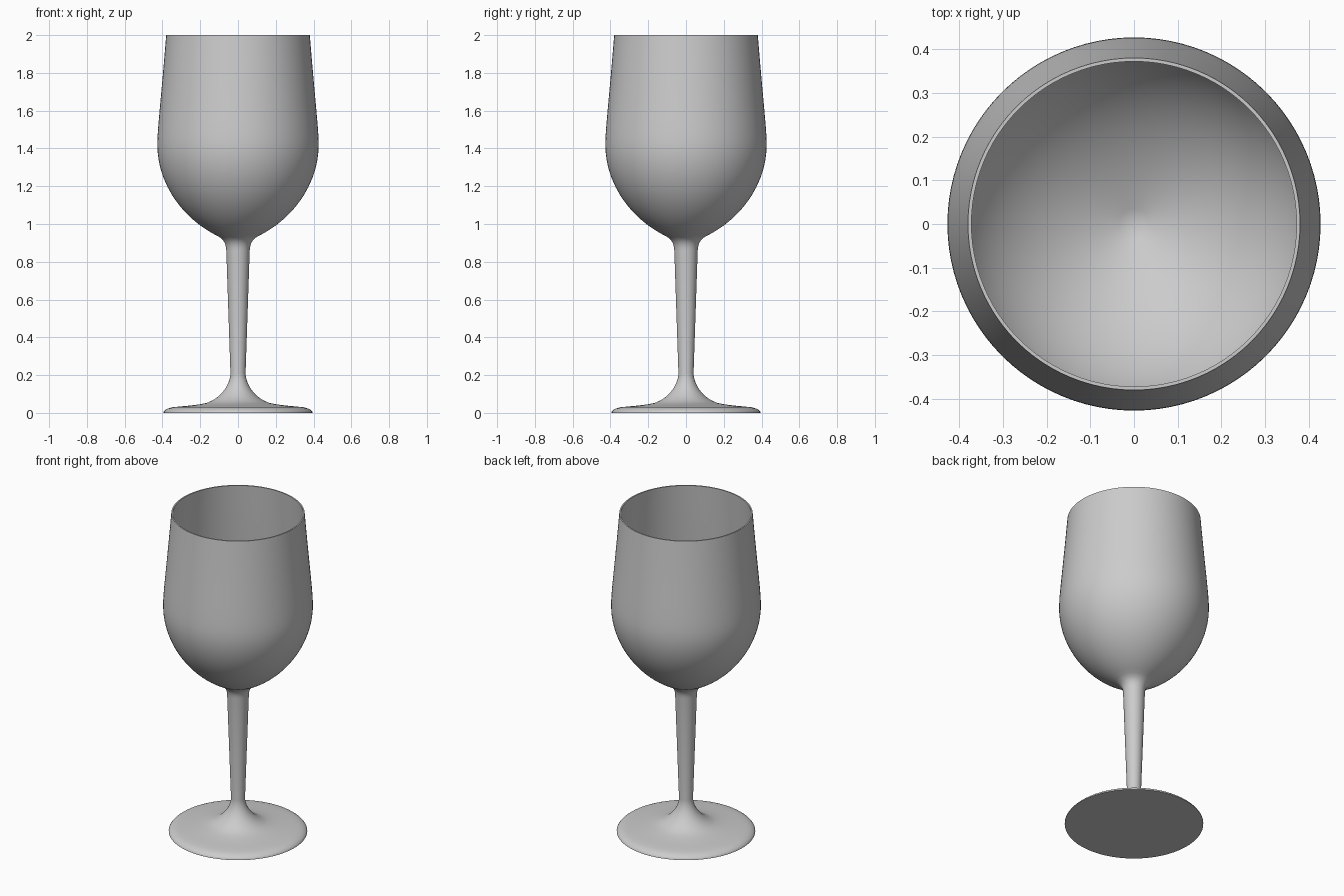
import bpy
import bmesh
import math
from mathutils import Vector
from mathutils.geometry import interpolate_bezier

SIDES = 96

if "Cube" in bpy.data.objects:
    bpy.data.objects.remove(bpy.data.objects["Cube"], do_unlink=True)

grey = bpy.data.materials.new("plain grey")
grey.use_nodes = True
colour = (0.6, 0.6, 0.6, 1)
grey.diffuse_color = colour
grey.node_tree.nodes["Principled BSDF"].inputs["Base Color"].default_value = colour


def bezier(a, b, c, d, steps=14):
    """Sample one curve of the profile, given as (radius, height) points."""
    points = [Vector((r, 0, z)) for r, z in (a, b, c, d)]
    return [(p.x, p.z) for p in interpolate_bezier(*points, steps)]


def lathe(name, profile):
    """Turn a profile around the z axis; its ends on the axis close the solid."""
    bm = bmesh.new()
    verts = [bm.verts.new((r, 0, z)) for r, z in profile]
    edges = [bm.edges.new(pair) for pair in zip(verts, verts[1:])]
    bmesh.ops.spin(bm, geom=verts + edges, axis=(0, 0, 1), cent=(0, 0, 0),
                   angle=math.tau, steps=SIDES)
    bmesh.ops.remove_doubles(bm, verts=bm.verts, dist=0.0002)
    bmesh.ops.recalc_face_normals(bm, faces=bm.faces)
    mesh = bpy.data.meshes.new(name)
    bm.to_mesh(mesh)
    bm.free()
    mesh.materials.append(grey)
    obj = bpy.data.objects.new(name, mesh)
    bpy.context.collection.objects.link(obj)
    bpy.ops.object.select_all(action="DESELECT")
    obj.select_set(True)
    bpy.context.view_layer.objects.active = obj
    bpy.ops.object.shade_smooth_by_angle(angle=math.radians(40))
    return obj


# Foot: flat underside, thin rounded edge, gently rising top
foot = [(0, 0), (0.395, 0)]
foot += bezier((0.395, 0.004), (0.385, 0.02), (0.37, 0.025), (0.345, 0.03), 6)
foot += bezier((0.345, 0.03), (0.28, 0.037), (0.22, 0.04), (0.17, 0.052), 6)[1:]
# Flare from foot into stem
flare = bezier((0.17, 0.052), (0.1, 0.072), (0.042, 0.14), (0.04, 0.21))[1:]
# Tapered stem, widening into the bowl
stem = bezier((0.062, 0.86), (0.064, 0.9), (0.078, 0.918), (0.105, 0.935), 8)
# Bowl outside, rim and inside
outer = bezier((0.105, 0.935), (0.3, 1.03), (0.427, 1.22), (0.427, 1.42), 24)[1:]
outer += bezier((0.427, 1.42), (0.427, 1.5), (0.413, 1.6), (0.38, 2.0), 12)[1:]
inner = bezier((0.372, 2.0), (0.405, 1.6), (0.419, 1.5), (0.419, 1.42), 12)
inner += bezier((0.419, 1.42), (0.419, 1.2), (0.27, 1.02), (0, 0.935), 24)[1:]

lathe("wine_glass", foot + flare + stem + outer + inner)
